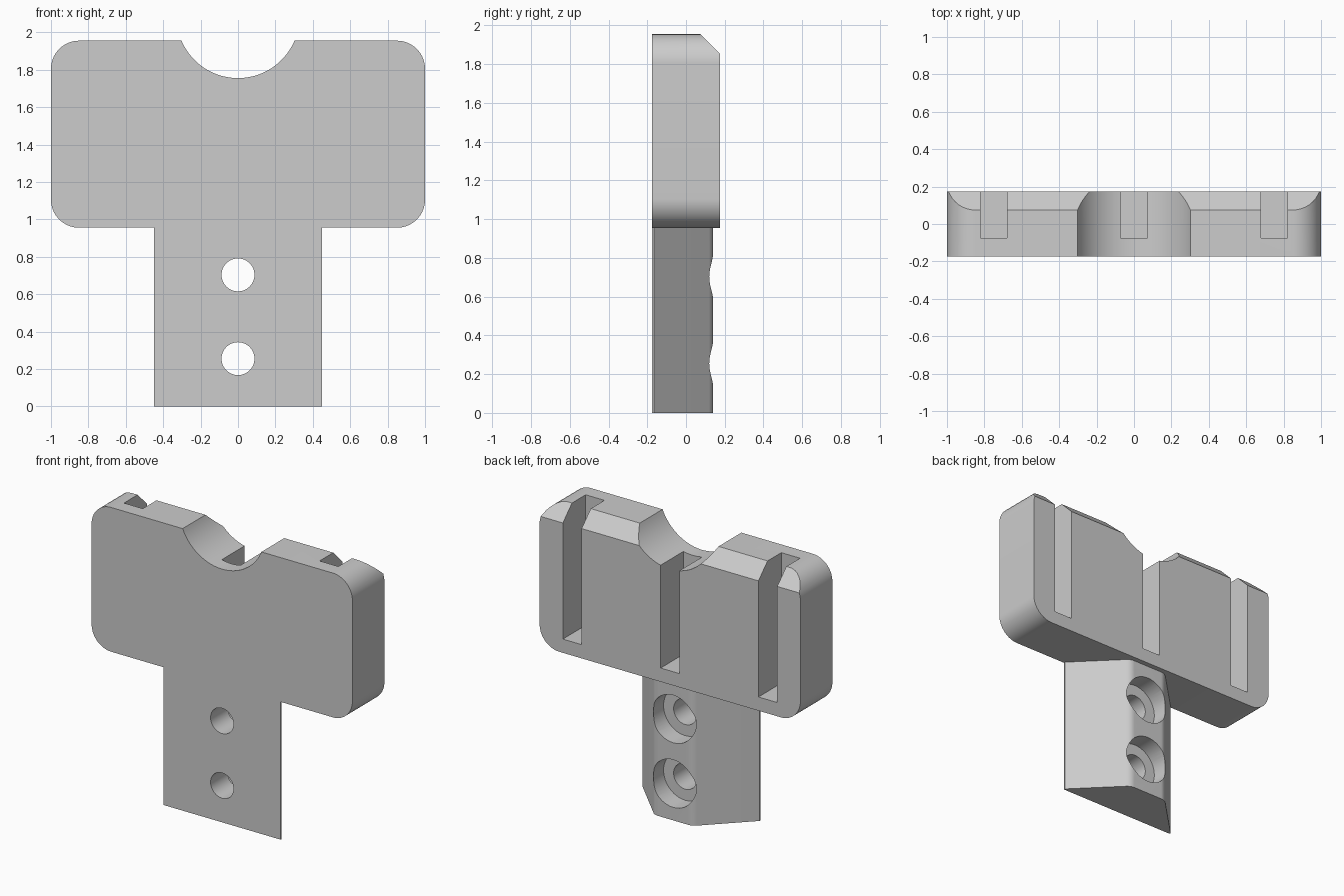
import bpy, bmesh, math
from mathutils import Vector

if "Cube" in bpy.data.objects:
    bpy.data.objects.remove(bpy.data.objects["Cube"], do_unlink=True)

grey = bpy.data.materials.new("plain_grey")
grey.use_nodes = True
grey.diffuse_color = (0.604, 0.604, 0.604, 1)
grey.node_tree.nodes["Principled BSDF"].inputs["Base Color"].default_value = grey.diffuse_color

FRONT, BACK = -0.175, 0.175
HEAD_LOW, HEAD_TOP = 0.955, 1.955


def prism(name, points, axis, start, end):
    """Extrude a flat outline along the given axis (0 = x, 1 = y, 2 = z)."""
    bm = bmesh.new()

    def place(p, depth):
        co = list(p)
        co.insert(axis, depth)
        return bm.verts.new(co)

    a = [place(p, start) for p in points]
    b = [place(p, end) for p in points]
    bm.faces.new(a)
    bm.faces.new(b[::-1])
    for i in range(len(a)):
        j = (i + 1) % len(a)
        bm.faces.new((a[i], b[i], b[j], a[j]))
    bmesh.ops.recalc_face_normals(bm, faces=bm.faces)
    mesh = bpy.data.meshes.new(name)
    bm.to_mesh(mesh)
    bm.free()
    mesh.materials.append(grey)
    obj = bpy.data.objects.new(name, mesh)
    bpy.context.collection.objects.link(obj)
    return obj


def circle(cx, cy, r, start=0, end=2 * math.pi, steps=48):
    span = (end - start) / steps
    return [(cx + r * math.cos(start + span * i), cy + r * math.sin(start + span * i))
            for i in range(steps)]


def fillet(before, corner, after, r, steps=12):
    """Points of a rounded corner."""
    c = Vector(corner)
    u = (Vector(before) - c).normalized()
    v = (Vector(after) - c).normalized()
    half = u.angle(v) / 2
    centre = c + (u + v).normalized() * r / math.sin(half)
    tangent = r / math.tan(half)
    p, q = c + u * tangent - centre, c + v * tangent - centre
    arc = [p.lerp(q, i / steps).normalized() * r for i in range(steps + 1)]
    return [tuple(centre + d) for d in arc]


def activate(obj):
    bpy.ops.object.select_all(action='DESELECT')
    obj.select_set(True)
    bpy.context.view_layer.objects.active = obj


def carve(obj, cutters):
    activate(obj)
    for cutter in cutters:
        mod = obj.modifiers.new("cut", 'BOOLEAN')
        mod.operation, mod.solver, mod.object = 'DIFFERENCE', 'EXACT', cutter
        bpy.ops.object.modifier_apply(modifier=mod.name)
        bpy.data.objects.remove(cutter, do_unlink=True)
    bpy.ops.object.shade_smooth_by_angle(angle=math.radians(25))


# Head: rounded block with a round notch in its top edge
corners = [(1, HEAD_TOP), (1, HEAD_LOW), (-1, HEAD_LOW), (-1, HEAD_TOP)]
outline = []
for i, corner in enumerate(corners):
    outline += fillet(corners[i - 1], corner, corners[(i + 1) % 4], 0.15)
notch_r, notch_z = 0.328, 2.083
side = math.asin((HEAD_TOP - notch_z) / notch_r)
outline += circle(0, notch_z, notch_r, math.pi - side, 2 * math.pi + side, 40)
outline.append((0.302, HEAD_TOP))
head = prism("head", outline, 1, FRONT, BACK)

# Sloped top back edge and three open-topped slots
slope = prism("slope_cutter", [(0.025, 2.005), (0.225, 1.805), (0.225, 2.005)], 0, -1.1, 1.1)
slots = [prism("slot_cutter", [(x - 0.072, -0.075), (x + 0.072, -0.075),
                               (x + 0.072, 0.3), (x - 0.072, 0.3)], 2, 1.05, 2.2)
         for x in (-0.75, 0, 0.75)]
carve(head, [slope] + slots)

# Stem: tapered section with softened back edges
edge, ridge = (0.45, -0.165), (0.145, 0.14)
right = [(0.45, FRONT), edge] + fillet(edge, ridge, (-0.145, 0.14), 0.075)
section = right + [(-x, y) for x, y in reversed(right)]
stem = prism("stem", section, 2, 0, HEAD_LOW)

# Two counterbored screw holes
holes = []
for z in (0.255, 0.703):
    holes.append(prism("hole_cutter", circle(0, z, 0.088), 1, -0.3, 0.3))
    holes.append(prism("counterbore_cutter", circle(0, z, 0.165), 1, 0.01, 0.3))
carve(stem, holes)
